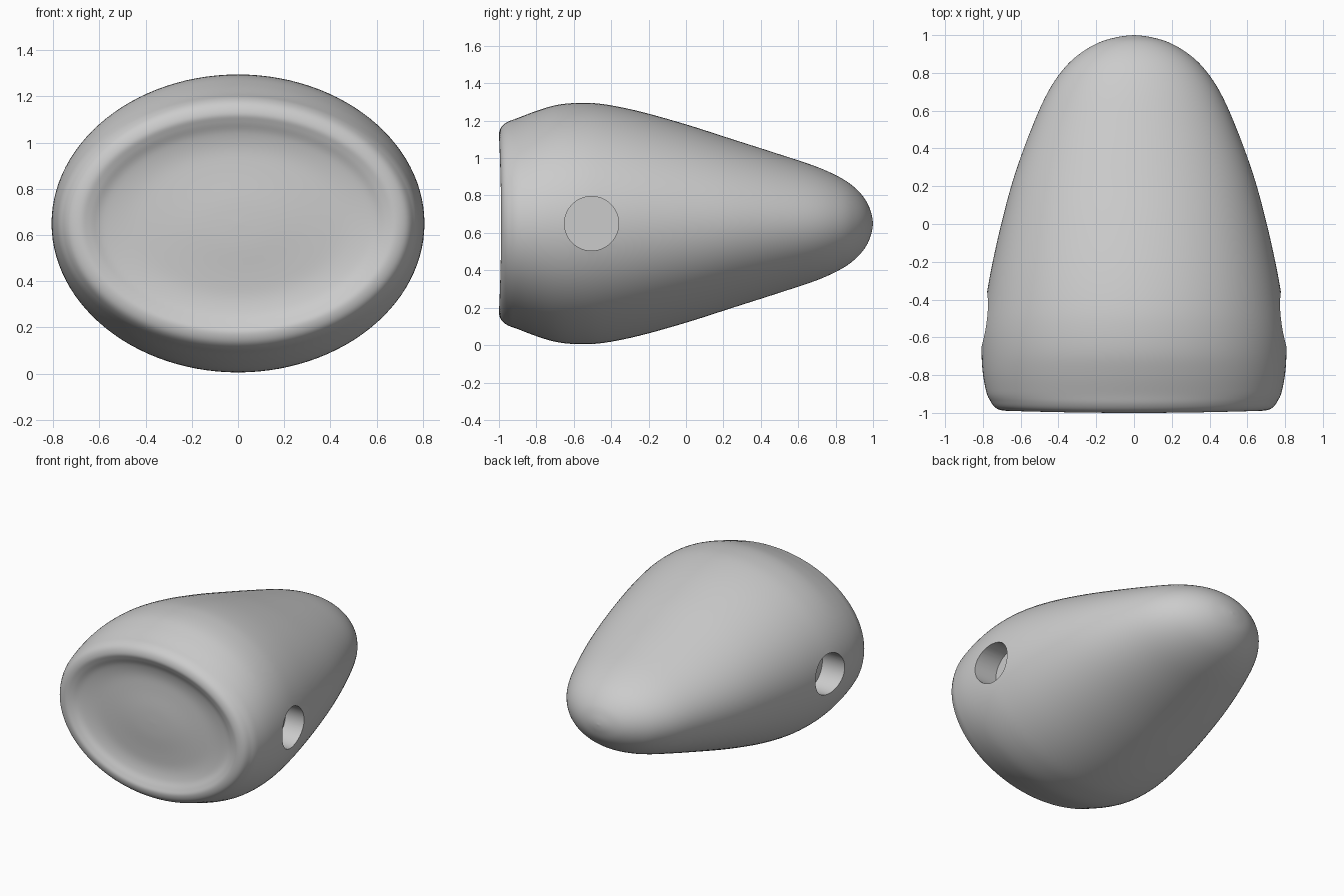
import bpy
import bmesh
import math
from mathutils import Matrix

CENTRE_Z = 0.65
SEGMENTS = 112
SUBSTEPS = 5

cube = bpy.data.objects.get("Cube")
if cube:
    bpy.data.objects.remove(cube, do_unlink=True)

grey = bpy.data.materials.new("matte grey")
grey.use_nodes = True
colour = (0.6, 0.6, 0.6, 1)
grey.diffuse_color = colour
grey.node_tree.nodes["Principled BSDF"].inputs["Base Color"].default_value = colour

# Stations (y, half width, half height): dished front, rim, belly, rounded tip
stations = [
    (-.965, 0, 0), (-.962, .15, .1), (-.952, .34, .23), (-.95, .47, .32),
    (-.964, .58, .39), (-.988, .64, .44), (-1, .685, .475), (-.988, .73, .515),
    (-.955, .758, .543), (-.9, .779, .564), (-.8, .799, .602), (-.69, .807, .634),
    (-.57, .805, .645), (-.44, .79, .638), (-.25, .758, .6), (0, .703, .53),
    (.25, .635, .45), (.5, .545, .37), (.7, .455, .303), (.83, .365, .243),
    (.91, .275, .185), (.965, .175, .118), (.992, .075, .05), (1, 0, 0),
]


def spline(points):
    """Smooth curve through all the stations."""
    result = []
    last = len(points) - 1
    for i in range(last):
        a, b, c, d = (points[min(max(i + k, 0), last)] for k in (-1, 0, 1, 2))
        for s in range(SUBSTEPS):
            t = s / SUBSTEPS
            result.append(tuple(
                q + t / 2 * (r - p + t * (2*p - 5*q + 4*r - u + t * (3*(q - r) + u - p)))
                for p, q, r, u in zip(a, b, c, d)))
    return result + [points[-1]]


def mesh_object(name, bm):
    mesh = bpy.data.meshes.new(name)
    bm.to_mesh(mesh)
    bm.free()
    mesh.materials.append(grey)
    obj = bpy.data.objects.new(name, mesh)
    bpy.context.collection.objects.link(obj)
    return obj


# Body: elliptical rings lofted from the front dish to the tip
bm = bmesh.new()
rings = []
for y, rx, rz in spline(stations):
    ring = []
    for k in range(SEGMENTS):
        angle = math.tau * k / SEGMENTS
        x, z = rx * math.cos(angle), rz * math.sin(angle)
        bow = 0.012 * (x / 0.7) ** 2 if y < -0.9 else 0
        if -0.95 < y < -0.9:
            bow *= (-0.9 - y) / 0.05
        ring.append(bm.verts.new((x, y + bow, CENTRE_Z + z)))
    rings.append(ring)
for near, far in zip(rings, rings[1:]):
    for k in range(SEGMENTS):
        n = (k + 1) % SEGMENTS
        bm.faces.new((near[k], near[n], far[n], far[k]))
bmesh.ops.remove_doubles(bm, verts=bm.verts, dist=1e-5)
bmesh.ops.recalc_face_normals(bm, faces=bm.faces)
body = mesh_object("body", bm)

# Round blind pockets, one on each side
for side, label in ((1, "left"), (-1, "right")):
    bm = bmesh.new()
    place = Matrix.Translation((side * 0.83, -0.505, CENTRE_Z)) @ Matrix.Rotation(math.pi / 2, 4, "Y")
    bmesh.ops.create_cone(bm, cap_ends=True, segments=64, radius1=0.145,
                          radius2=0.145, depth=0.4, matrix=place)
    cutter = mesh_object(label + "_pocket_cutter", bm)
    cutter.hide_render = True
    cut = body.modifiers.new(label + " pocket", "BOOLEAN")
    cut.operation = "DIFFERENCE"
    cut.object = cutter
    bpy.context.view_layer.objects.active = body
    bpy.ops.object.modifier_apply(modifier=cut.name)
    bpy.data.objects.remove(cutter, do_unlink=True)

# Smooth surface with crisp pocket edges
bpy.ops.object.select_all(action="DESELECT")
body.select_set(True)
bpy.context.view_layer.objects.active = body
bpy.ops.object.shade_smooth_by_angle(angle=math.radians(35))
